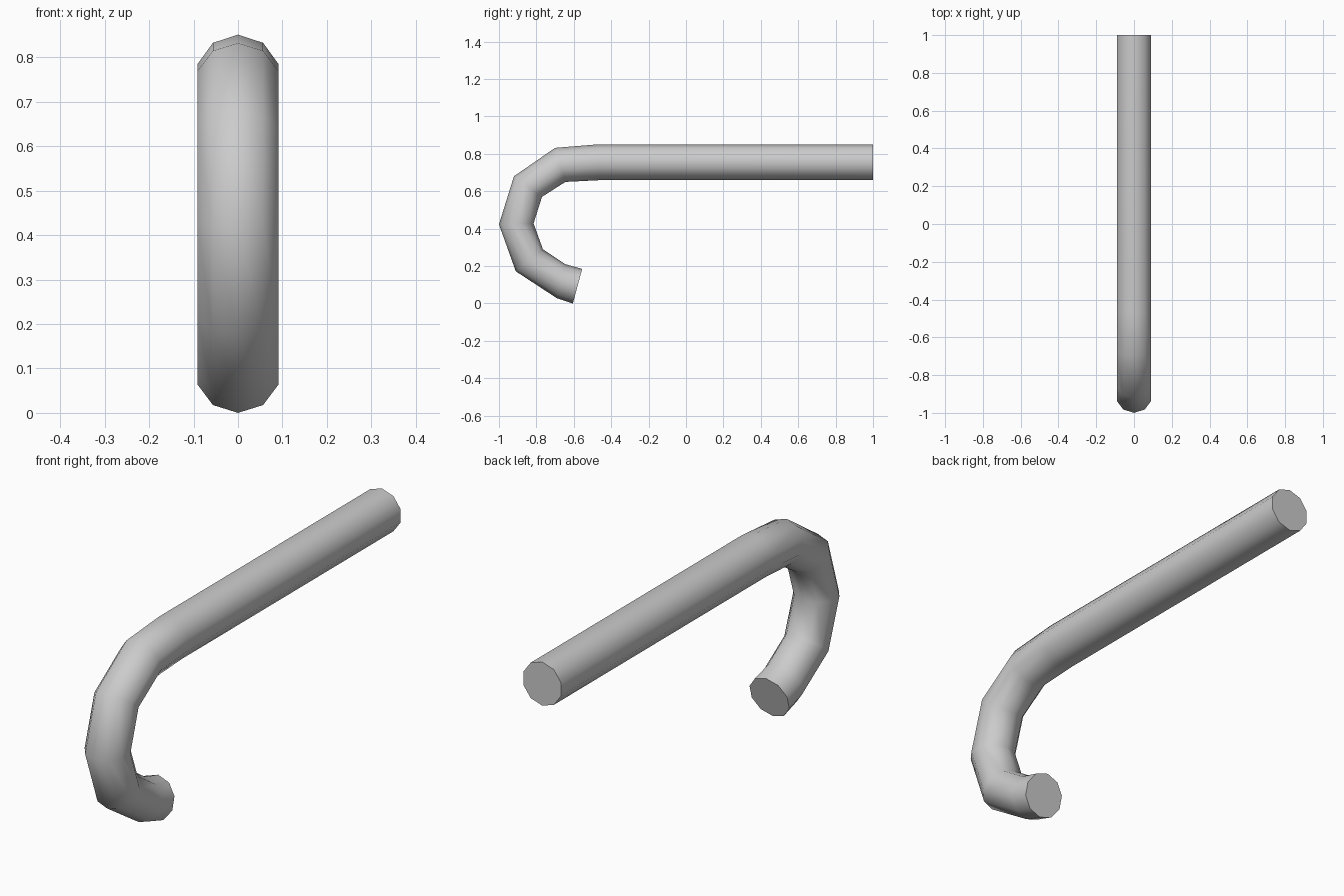
import bpy, bmesh, math
from mathutils import Vector

if "Cube" in bpy.data.objects:
    bpy.data.objects.remove(bpy.data.objects["Cube"])

SIDES, RADIUS = 10, 0.096

# Each ring: outer (y, z) and inner (y, z) of the bent rod
rings = [
    ((1.00, 0.851), (1.00, 0.659)),
    ((-0.47, 0.851), (-0.47, 0.659)),
    ((-0.70, 0.832), (-0.645, 0.650)),
    ((-0.92, 0.680), (-0.77, 0.570)),
    ((-1.00, 0.423), (-0.815, 0.428)),
    ((-0.91, 0.172), (-0.765, 0.290)),
    ((-0.69, 0.028), (-0.645, 0.210)),
    ((-0.605, 0.0), (-0.555, 0.185)),
]

bm = bmesh.new()
loops = []
for outer, inner in rings:
    o, i = Vector((0, *outer)), Vector((0, *inner))
    centre, arm = (o + i) / 2, (o - i) / 2
    loops.append([bm.verts.new(centre + arm * math.cos(a) + Vector((RADIUS * math.sin(a), 0, 0)))
                  for a in (math.tau * k / SIDES for k in range(SIDES))])

# Rod wall
for a, b in zip(loops, loops[1:]):
    for k in range(SIDES):
        n = (k + 1) % SIDES
        bm.faces.new((a[k], a[n], b[n], b[k]))

# Flat end caps
bm.faces.new(loops[0])
bm.faces.new(loops[-1])
bmesh.ops.recalc_face_normals(bm, faces=bm.faces)

mesh = bpy.data.meshes.new("hooked_rod")
bm.to_mesh(mesh)
bm.free()
rod = bpy.data.objects.new("hooked_rod", mesh)
bpy.context.collection.objects.link(rod)

# Smooth wall, sharp cap rims
bpy.context.view_layer.objects.active = rod
rod.select_set(True)
bpy.ops.object.shade_smooth_by_angle(angle=math.radians(50))
